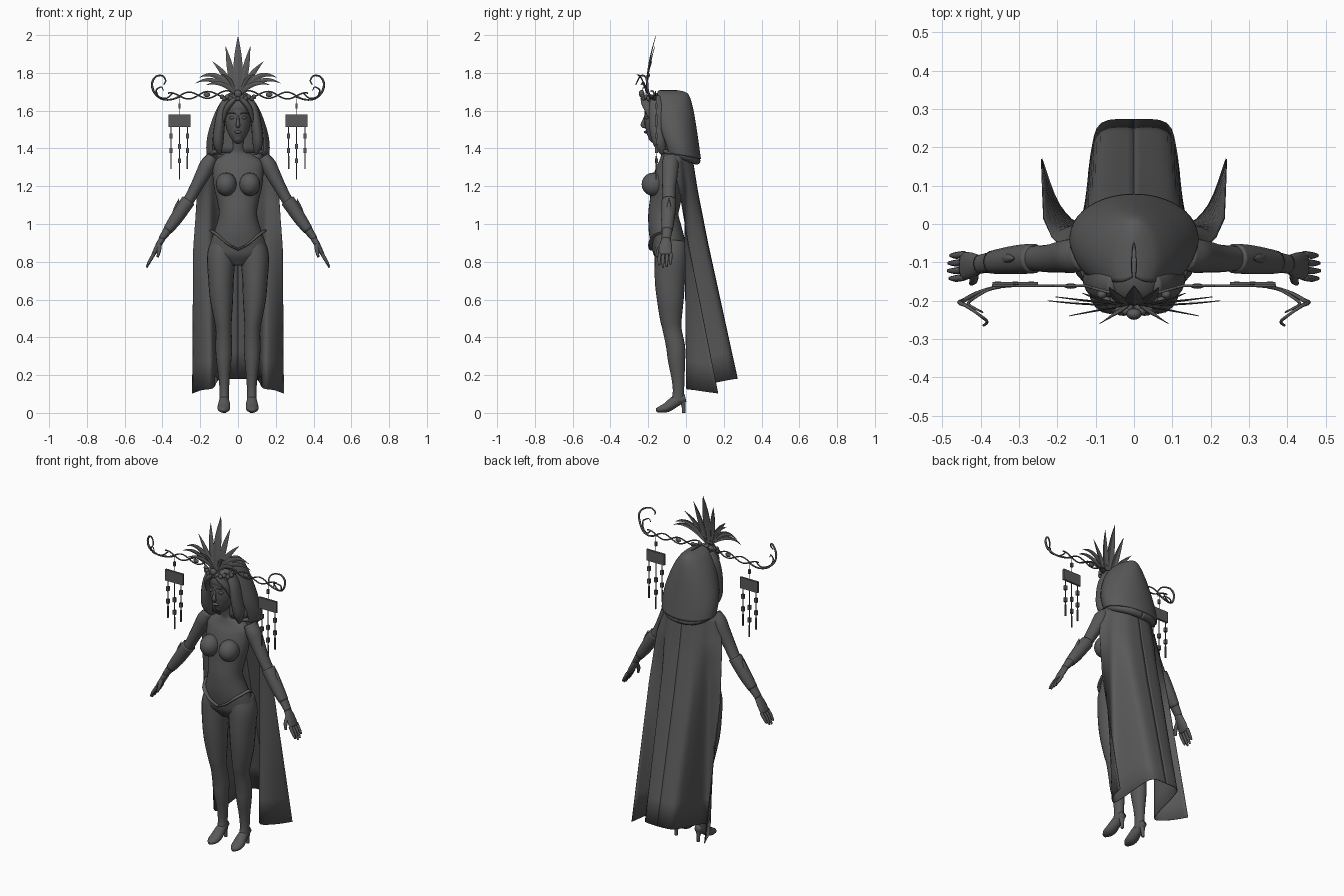
import bpy, bmesh, math
from mathutils import Vector

mat = bpy.data.materials.new("charcoal grey")
mat.diffuse_color = (0.1, 0.1, 0.1, 1)


def finish(name, bm, mirror=False, smooth=True, thick=0):
    bmesh.ops.recalc_face_normals(bm, faces=bm.faces)
    me = bpy.data.meshes.new(name)
    bm.to_mesh(me)
    bm.free()
    for p in me.polygons:
        p.use_smooth = smooth
    me.materials.append(mat)
    ob = bpy.data.objects.new(name, me)
    bpy.context.collection.objects.link(ob)
    if thick:
        m = ob.modifiers.new("thickness", 'SOLIDIFY')
        m.thickness, m.offset = thick, 0
    if mirror:
        ob.modifiers.new("mirror", 'MIRROR').use_mirror_merge = False
    return ob


def spline(pts, n):
    """Catmull-Rom through tuples of any length."""
    out = []
    for i in range(len(pts) - 1):
        p = [pts[max(i - 1, 0)], pts[i], pts[i + 1], pts[min(i + 2, len(pts) - 1)]]
        for k in range(n):
            t = k / n
            out.append([0.5 * (2 * b + (c - a) * t + (2 * a - 5 * b + 4 * c - d) * t * t
                        + (3 * b - a - 3 * c + d) * t ** 3) for a, b, c, d in zip(*p)])
    return out + [list(pts[-1])]


def grid(bm, rows, closed=False):
    vs = [[bm.verts.new(c) for c in r] for r in rows]
    n = len(vs[0])
    for a, b in zip(vs, vs[1:]):
        for j in range(n if closed else n - 1):
            k = (j + 1) % n
            bm.faces.new((a[j], a[k], b[k], b[j]))
    return vs


def limb(name, pts, mirror=True, sides=16, n=4, ref=(0, 1, 0), bm=None):
    """Tube through (x, y, z, side radius, depth radius)."""
    own = bm is None
    bm = bm or bmesh.new()
    pts = spline([p if len(p) == 5 else (*p, p[3]) for p in pts], n)
    rows = []
    for i, p in enumerate(pts):
        t = (Vector(pts[min(i + 1, len(pts) - 1)][:3]) - Vector(pts[max(i - 1, 0)][:3])).normalized()
        u = Vector(ref).cross(t).normalized()
        v = t.cross(u)
        rows.append([Vector(p[:3]) + u * (abs(p[3]) * math.cos(a)) + v * (abs(p[4]) * math.sin(a))
                     for a in (2 * math.pi * k / sides for k in range(sides))])
    vs = grid(bm, rows, True)
    bm.faces.new(vs[0])
    bm.faces.new(vs[-1])
    if own:
        return finish(name, bm, mirror)


def ball(name, c, r, mirror=True, seg=16):
    bm = bmesh.new()
    bmesh.ops.create_uvsphere(bm, u_segments=seg, v_segments=seg // 2 + 2, radius=1)
    for v in bm.verts:
        v.co = Vector(c) + Vector([a * b for a, b in zip(v.co, r)])
    return finish(name, bm, mirror)


def box(bm, c, s):
    r = bmesh.ops.create_cube(bm, size=1)
    for v in r['verts']:
        v.co = Vector(c) + Vector([a * b for a, b in zip(v.co, s)])


def leaf(name, a, b, c, w, mirror=True):
    """Creased blade along a quadratic curve."""
    a, b, c = map(Vector, (a, b, c))
    rows = []
    for i in range(11):
        t = i / 10
        p = a * (1 - t) ** 2 + b * 2 * t * (1 - t) + c * t * t
        d = ((b - a) * (1 - t) + (c - b) * t).normalized()
        side = d.cross(Vector((0, 1, 0))).normalized()
        h = w * (math.sin(math.pi * (0.12 + 0.88 * t) ** 0.9) + 0.01)
        rows.append([p - side * h, p + Vector((0, -0.25 * h, 0)), p + side * h])
    bm = bmesh.new()
    grid(bm, rows)
    finish(name, bm, mirror, False, 0.002)


# torso and neck
limb("torso", [(0, -.11, 1.47, .036, .038), (0, -.095, 1.40, .037, .038), (0, -.088, 1.37, .075, .045),
               (0, -.085, 1.33, .128, .058), (0, -.09, 1.28, .135, .073), (0, -.10, 1.20, .128, .084),
               (0, -.11, 1.12, .11, .082), (0, -.12, 1.05, .101, .08), (0, -.11, .97, .122, .088),
               (0, -.095, .90, .146, .09), (0, -.085, .84, .15, .083), (0, -.08, .785, .05, .05)],
     False, 28)
ball("breast", (.062, -.172, 1.21), (.056, .063, .062))
limb("briefs_edge", [(.142, -.09, .965, .012, .006), (.105, -.165, .94, .014, .006),
                     (.055, -.186, .895, .014, .006), (0, -.182, .865, .014, .006)], ref=(0, 0, 1), sides=8)
# legs and heeled shoes
limb("leg", [(.075, -.08, .90, .066, .082), (.088, -.08, .83, .076, .087), (.09, -.085, .70, .067, .08),
             (.087, -.083, .60, .061, .071), (.08, -.08, .50, .048, .058), (.076, -.073, .44, .042, .05),
             (.075, -.055, .35, .044, .05), (.075, -.05, .28, .04, .046), (.073, -.042, .18, .029, .034),
             (.073, -.04, .11, .025, .03), (.073, -.045, .06, .026, .034)], sides=20)
limb("shoe", [(.073, -.003, .08, .018, .02), (.073, -.05, .065, .027, .03), (.075, -.10, .03, .034, .026),
              (.077, -.135, .019, .029, .018), (.078, -.158, .014, .012, .01)], ref=(0, 0, 1))
limb("shoe_heel", [(.073, -.018, .07, .018), (.073, -.013, .03, .01), (.073, -.012, 0, .009)], sides=10)
# arms, gloves and hands
limb("arm", [(.135, -.08, 1.355, .03, .04), (.16, -.083, 1.315, .041, .045), (.185, -.085, 1.265, .039, .042),
             (.225, -.09, 1.19, .032, .036), (.27, -.09, 1.11, .029, .033), (.32, -.095, 1.04, .032, .034),
             (.37, -.10, .97, .024, .028), (.405, -.105, .92, .017, .024)])
limb("glove_cuff", [(.262, -.09, 1.125, .038, .039), (.29, -.092, 1.085, .037, .039),
                    (.33, -.096, 1.025, .034, .036), (.372, -.1, .967, .026, .03)], sides=14)
limb("glove_point", [(.335, -.09, 1.04, .018), (.325, -.09, 1.09, .012), (.312, -.09, 1.135, .001)], sides=8)
limb("palm", [(.40, -.105, .925, .017, .023), (.425, -.108, .88, .015, .034), (.448, -.11, .838, .01, .036)])
for i in range(4):
    y, drop = -.139 + i * .02, (.0, .012, .008, -.006)[i]
    limb("finger", [(.443, y, .845, .009), (.464, y - .003, .81, .009),
                    (.48 + drop / 3, y - .003, .782 - drop, .005)], sides=8)
limb("thumb", [(.417, -.125, .895, .012), (.418, -.146, .86, .011), (.425, -.155, .825, .006)], sides=8)

# head and face
limb("head", [(0, -.185, 1.436, .014, .018), (0, -.17, 1.455, .036, .044), (0, -.15, 1.50, .06, .07),
              (0, -.137, 1.56, .07, .084), (0, -.13, 1.62, .071, .086), (0, -.125, 1.67, .045, .06),
              (0, -.125, 1.685, .01, .02)], False, 24)
limb("nose", [(0, -.214, 1.575, .006), (0, -.224, 1.545, .008), (0, -.228, 1.522, .012), (0, -.21, 1.512, .006)],
     False, 8)
ball("eye", (.03, -.207, 1.562), (.017, .01, .008))
limb("eyebrow", [(.012, -.218, 1.583, .003), (.035, -.211, 1.59, .004), (.055, -.193, 1.582, .002)],
     sides=6, ref=(0, 0, 1))
ball("lips", (0, -.212, 1.487), (.02, .011, .008), False)
# hair
ball("hair_cap", (0, -.13, 1.62), (.083, .092, .075), False, 24)
limb("back_hair", [(0, -.06, 1.67, .05, .06), (0, -.06, 1.56, .105, .075), (0, -.05, 1.38, .13, .07)], False, 20)
limb("fringe", [(.005, -.215, 1.675, .012, .02), (.035, -.215, 1.645, .016, .024), (.065, -.195, 1.60, .014, .022),
                (.08, -.17, 1.53, .004, .01)])
limb("side_lock", [(.05, -.16, 1.67, .02, .03), (.083, -.155, 1.61, .023, .04), (.098, -.15, 1.52, .028, .045),
                   (.105, -.14, 1.43, .028, .035), (.095, -.12, 1.37, .008, .012)])

# hood: open arcs wrapping the back of the head
bm = bmesh.new()
rows = []
for z, w, f, b, dip in spline([(1.705, .006, -.14, -.05, 0), (1.695, .035, -.15, -.005, 0),
                               (1.67, .068, -.15, .017, 0), (1.60, .113, -.145, .036, 0),
                               (1.50, .15, -.13, .053, 0), (1.42, .164, -.105, .066, .01),
                               (1.365, .162, -.09, .075, .02)], 4):
    ry = (b - f) / 1.57
    rows.append([(w * math.sin(a), b - ry + ry * math.cos(a), z + dip * (1 - math.cos(a)) - dip)
                 for a in (math.radians(-125 + 250 * k / 32) for k in range(33))])
grid(bm, rows)
finish("hood", bm, thick=.008)
limb("hood_hem", [(0, .055, 1.335, .022), (.07, .045, 1.34, .022), (.125, 0, 1.355, .02),
                  (.14, -.06, 1.375, .016), (.11, -.115, 1.385, .01)], sides=10, ref=(0, 0, 1))

# cape: broad back panel, a deep pleat, and a flaring side wing
bm = bmesh.new()
top = [(0, .03, 1.37), (.06, .025, 1.37), (.1, .005, 1.37), (.13, -.02, 1.37), (.155, -.04, 1.365), (.172, -.075, 1.355)]
chest = [(0, .06, 1.18), (.075, .053, 1.18), (.118, .03, 1.18), (.148, 0, 1.18), (.185, -.015, 1.18), (.215, -.035, 1.18)]
hip = [(0, .115, .90), (.088, .107, .90), (.118, .07, .89), (.145, .0, .88), (.19, .0, .88), (.236, .015, .88)]
hem = [(0, .272, .18), (.085, .262, .18), (.112, .18, .165), (.135, .01, .13), (.195, .05, .12), (.241, .17, .103)]
cols = [spline(r, 4) for r in (top, chest, hip, hem)]
grid(bm, [list(map(tuple, r)) for r in
          ([[a[k] + (b[k] - a[k]) * t / 5 for k in range(3)] for a, b in zip(p, q)]
           for p, q in zip(cols, cols[1:]) for t in range(6))])
bmesh.ops.remove_doubles(bm, verts=bm.verts, dist=1e-5)
finish("cape", bm, True, thick=.004)

# crown of leaves and berries
leaf("centre_leaf", (0, -.21, 1.69), (0, -.20, 1.85), (0, -.16, 1.995), .024, False)
for tip, mid, w in (((.065, -.165, 1.94), (.04, -.2, 1.82), .018), ((.135, -.18, 1.86), (.06, -.21, 1.79), .016),
                    ((.205, -.19, 1.775), (.11, -.2, 1.83), .014), ((.225, -.20, 1.745), (.13, -.21, 1.80), .012),
                    ((.17, -.24, 1.735), (.08, -.22, 1.77), .012), ((.09, -.26, 1.79), (.04, -.23, 1.79), .01)):
    leaf("crown_leaf", (.015, -.21, 1.69), mid, tip, w)
for k in range(6):
    a = k * .2
    ball("crown_berry", (.1 * math.sin(a), -.13 - .1 * math.cos(a), 1.665 + .008 * (k % 2)), (.013, .011, .013), seg=10)
ball("crown_jewel", (0, -.235, 1.69), (.02, .015, .02), False, 12)

# winding arms of the headdress
for ph in (1, -1):
    limb("arm_strand", [(.04 + .011 * i, -.185 + min(i, 8) * .003,
                         1.688 - .0004 * i + ph * .018 * math.sin(math.pi * (.011 * i - .07) / .1), .004)
                        for i in range(31)], sides=6, n=1)
ball("arm_eye", (.165, -.162, 1.684), (.018, .007, .012), seg=12)
limb("large_scroll", [(.30, -.16, 1.675, .004), (.36, -.165, 1.658, .005), (.41, -.18, 1.665, .005),
                      (.445, -.2, 1.70, .006), (.455, -.205, 1.745, .006), (.435, -.215, 1.78, .005),
                      (.40, -.24, 1.785, .004), (.383, -.255, 1.76, .004), (.393, -.265, 1.738, .003)], sides=6)
limb("small_scroll", [(.35, -.165, 1.69, .004), (.38, -.172, 1.665, .004), (.42, -.195, 1.675, .004),
                      (.432, -.21, 1.71, .004), (.405, -.225, 1.725, .003), (.395, -.23, 1.705, .002)], sides=6)

# hanging plaques with beaded tassels
bm = bmesh.new()
box(bm, (.31, -.157, 1.546), (.118, .012, .066))
box(bm, (.31, -.157, 1.62), (.003, .003, .09))
box(bm, (.31, -.157, 1.625), (.012, .012, .025))
for x, low in ((.355, 1.29), (.31, 1.235), (.268, 1.29)):
    box(bm, (x, -.157, (1.515 + low) / 2), (.004, .004, 1.515 - low))
    for z in (low + .10, low + .175):
        box(bm, (x, -.157, z), (.015, .015, .026))
    box(bm, (x, -.157, low + .035), (.007, .007, .07))
finish("plaque_and_tassels", bm, True, False)
